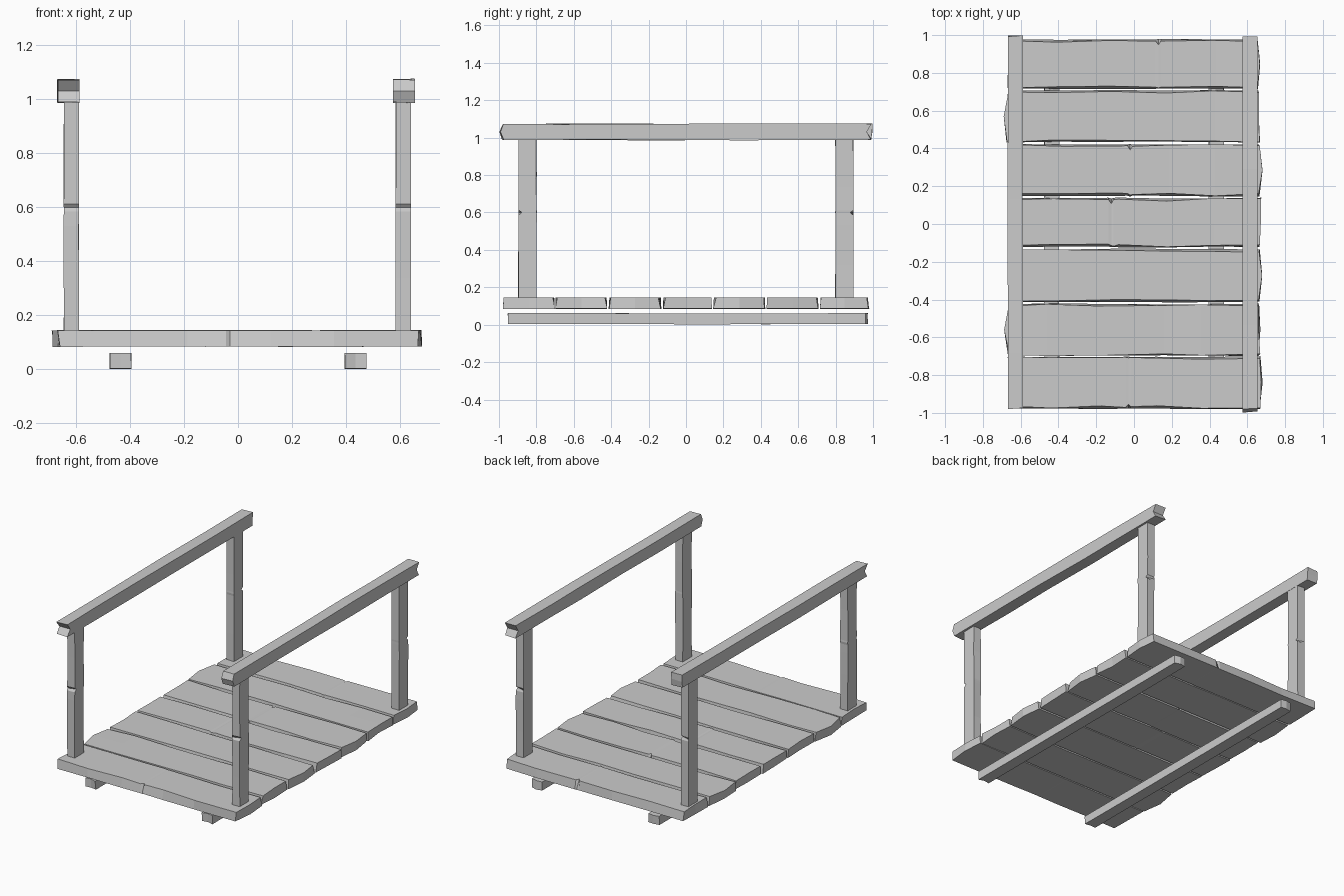
import bpy
import bmesh
import random
from mathutils import Vector

random.seed(4)

cube = bpy.data.objects.get("Cube")
if cube:
    bpy.data.objects.remove(cube, do_unlink=True)

wood = bpy.data.materials.new("grey_wood")
wood.use_nodes = True
GREY = (0.6, 0.6, 0.6, 1)
wood.diffuse_color = GREY
wood.node_tree.nodes["Principled BSDF"].inputs["Base Color"].default_value = GREY

# Six-point section: four corners plus a middle point on both broad sides
RING = [(-1, -1), (0, -1), (1, -1), (1, 1), (0, 1), (-1, 1)]


def timber(name, axes, low, high, tips=(0, 0), wave=0.005, taper=0.0,
           steps=4, nicks=(), skew=0.012):
    """Rough-hewn bar. axes = (length, broad, thin) as letters; tips push the
    middle of each end outwards (or inwards if negative); nicks = (place, side)."""
    al, au, av = ("xyz".index(a) for a in axes)
    start, end = low[al], high[al]
    mid_u, half_u = (low[au] + high[au]) / 2, (high[au] - low[au]) / 2
    mid_v, half_v = (low[av] + high[av]) / 2, (high[av] - low[av]) / 2

    stations = [(start, 0)]
    for i in range(1, steps):
        t = (i + random.uniform(-0.25, 0.25)) / steps
        stations.append((start + (end - start) * t, 0))
    for place, side in nicks:
        stations = [s for s in stations if abs(s[0] - place) > 0.03]
        stations += [(place - 0.015, 0), (place, side), (place + 0.012, 0)]
    stations.sort()
    stations.append((end, 0))

    bm = bmesh.new()
    rings = []
    for k, (pos, nick) in enumerate(stations):
        ring = []
        sway_v = random.uniform(-0.4, 0.4) * wave
        for u, v in RING:
            co = Vector((0, 0, 0))
            inset = random.uniform(0, wave)
            if v > 0:
                inset += random.uniform(0, taper)
            if nick and u == nick and v > 0:
                inset += 0.018
            co[au] = mid_u + u * (half_u - inset)
            co[av] = mid_v + v * half_v + sway_v * 0.6
            co[al] = pos
            # Splintered ends
            if k == 0:
                co[al] += random.uniform(0, skew) - (tips[0] if u == 0 else 0)
            elif k == len(stations) - 1:
                co[al] += (tips[1] if u == 0 else 0) - random.uniform(0, skew)
            ring.append(bm.verts.new(co))
        rings.append(ring)

    for a, b in zip(rings, rings[1:]):
        for i in range(6):
            j = (i + 1) % 6
            bm.faces.new((a[i], a[j], b[j], b[i]))
    for r in (rings[0], rings[-1]):
        bm.faces.new((r[0], r[1], r[4], r[5]))
        bm.faces.new((r[1], r[2], r[3], r[4]))
    bmesh.ops.recalc_face_normals(bm, faces=bm.faces)

    mesh = bpy.data.meshes.new(name)
    bm.to_mesh(mesh)
    bm.free()
    mesh.materials.append(wood)
    obj = bpy.data.objects.new(name, mesh)
    bpy.context.collection.objects.link(obj)
    return obj


# Deck planks, front to back: y range, x range, end tips, nicks
planks = [
    (-0.98, -0.70, -0.67, 0.67, (0, 0.015), [(-0.03, -1)]),
    (-0.70, -0.42, -0.67, 0.67, (0.018, 0), []),
    (-0.415, -0.13, -0.67, 0.67, (0, 0.012), []),
    (-0.125, 0.14, -0.67, 0.675, (0.004, 0), [(-0.12, 1)]),
    (0.145, 0.425, -0.67, 0.67, (0, 0.015), [(-0.02, 1)]),
    (0.43, 0.71, -0.675, 0.67, (0.018, -0.008), []),
    (0.715, 0.98, -0.67, 0.665, (0, 0.004), [(0.13, 1)]),
]
for n, (y0, y1, x0, x1, tips, nicks) in enumerate(planks, 1):
    timber(f"deck_plank_{n}", "xyz", (x0, y0, 0.085), (x1, y1, 0.145),
           tips, wave=0.006, taper=0.014, nicks=nicks, steps=5)

# Bearers under the deck
for side, x in (("right", -0.435), ("left", 0.435)):
    timber(f"{side}_bearer", "yxz", (x - 0.041, -0.955, 0.003),
           (x + 0.041, 0.97, 0.061), (-0.01, 0.004), wave=0.003)

# Handrails and their posts
for side, post_x, rail_x in (("right", -0.617, -0.628), ("left", 0.612, 0.615)):
    tips = (-0.03, 0.005) if side == "right" else (0.015, -0.03)
    timber(f"{side}_handrail", "yzx", (rail_x - 0.04, -0.985, 0.985),
           (rail_x + 0.04, 1.0, 1.077), tips, wave=0.006, steps=5)
    for end, y in (("front", -0.847), ("back", 0.847)):
        timber(f"{side}_{end}_post", "zyx", (post_x - 0.028, y - 0.05, 0.135),
               (post_x + 0.028, y + 0.05, 1.0), wave=0.004, skew=0.0,
               nicks=[(0.6, 1 if end == "back" else -1)])
